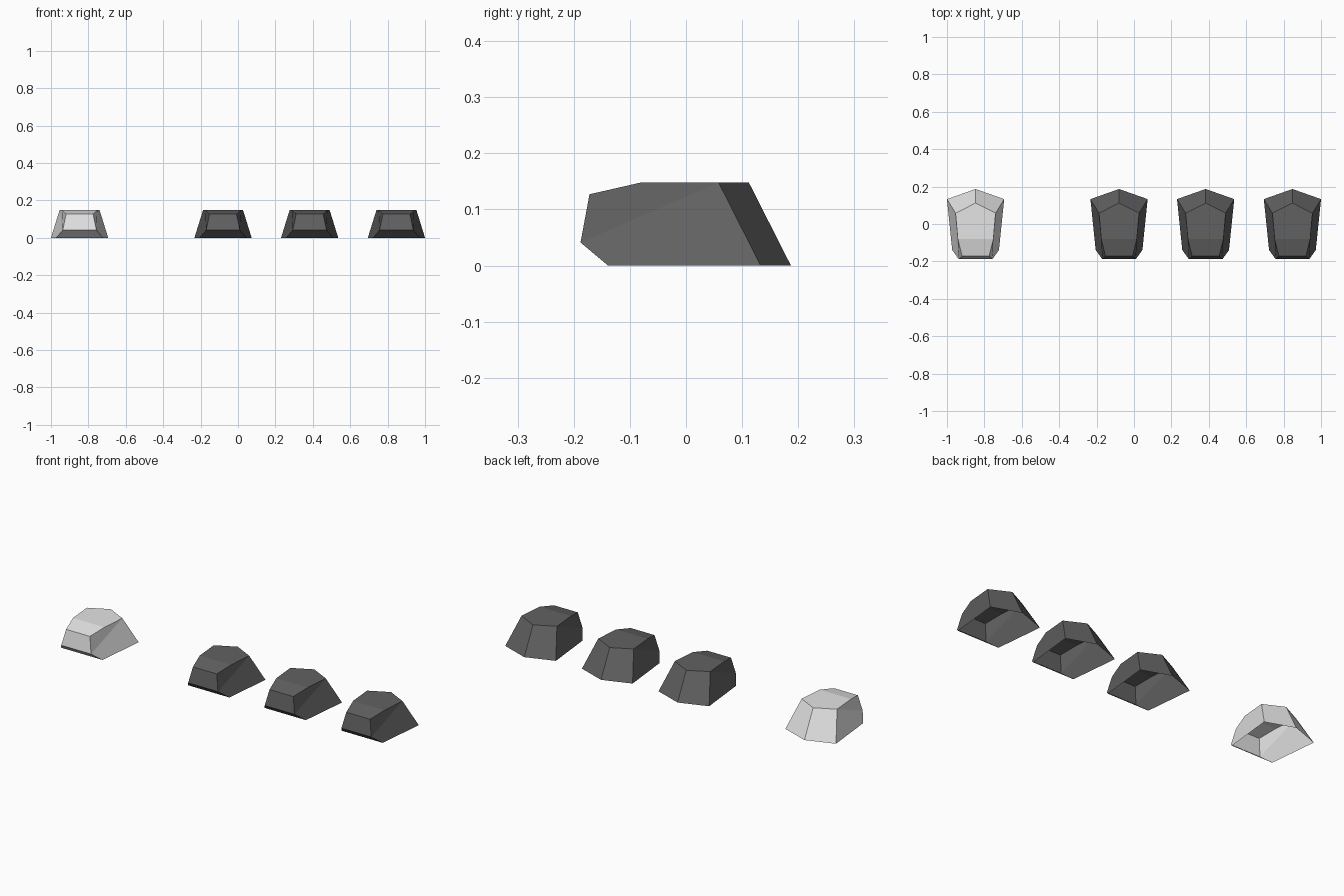
import bpy, bmesh

if "Cube" in bpy.data.objects:
    bpy.data.objects.remove(bpy.data.objects["Cube"])

def material(name, v):
    m = bpy.data.materials.new(name)
    m.diffuse_color = (v, v, v, 1)
    m.use_nodes = True
    m.node_tree.nodes["Principled BSDF"].inputs["Base Color"].default_value = m.diffuse_color
    return m

dark = material("dark grey", 0.12)
light = material("light grey", 0.78)

# Right half of the shell: corner points, mirrored for the left half
HALF = {
    "base_back": (0.153, 0.133, 0.0),
    "base_front": (0.125, -0.139, 0.0),
    "nose_low": (0.09, -0.188, 0.041),
    "nose_high": (0.072, -0.172, 0.127),
    "top_front": (0.095, -0.08, 0.148),
    "top_back": (0.107, 0.058, 0.148),
}
SIDE = ["base_back", "base_front", "nose_low", "nose_high", "top_front", "top_back"]

def shell(name, x, mat):
    """Open-bottomed faceted toe shell with a ridged back."""
    bm = bmesh.new()
    r = {k: bm.verts.new(p) for k, p in HALF.items()}
    l = {k: bm.verts.new((-p[0], p[1], p[2])) for k, p in HALF.items()}
    ridge_low = bm.verts.new((0, 0.187, 0))
    ridge_high = bm.verts.new((0, 0.112, 0.148))
    # back faces and side faces
    for s in (r, l):
        bm.faces.new([s["base_back"], ridge_low, ridge_high, s["top_back"]])
        bm.faces.new([s["base_back"], s["base_front"], s["nose_low"], s["top_back"]])
        bm.faces.new([s["nose_low"], s["nose_high"], s["top_front"], s["top_back"]])
    # front strip: underside bevel, nose, sloped hood
    for a, b in zip(SIDE[1:4], SIDE[2:5]):
        bm.faces.new([r[a], r[b], l[b], l[a]])
    # flat top
    bm.faces.new([r["top_front"], r["top_back"], ridge_high, l["top_back"], l["top_front"]])
    bmesh.ops.recalc_face_normals(bm, faces=bm.faces)
    top = max(bm.faces, key=lambda f: f.calc_center_median().z)
    if top.normal.z < 0:
        bmesh.ops.reverse_faces(bm, faces=bm.faces)
    me = bpy.data.meshes.new(name)
    bm.to_mesh(me)
    bm.free()
    me.materials.append(mat)
    ob = bpy.data.objects.new(name, me)
    ob.location.x = x
    bpy.context.collection.objects.link(ob)

# One light toe set apart, three dark toes in a row
shell("light_toe", -0.847, light)
for i, x in enumerate((-0.08, 0.383, 0.847)):
    shell(f"dark_toe_{i + 1}", x, dark)
